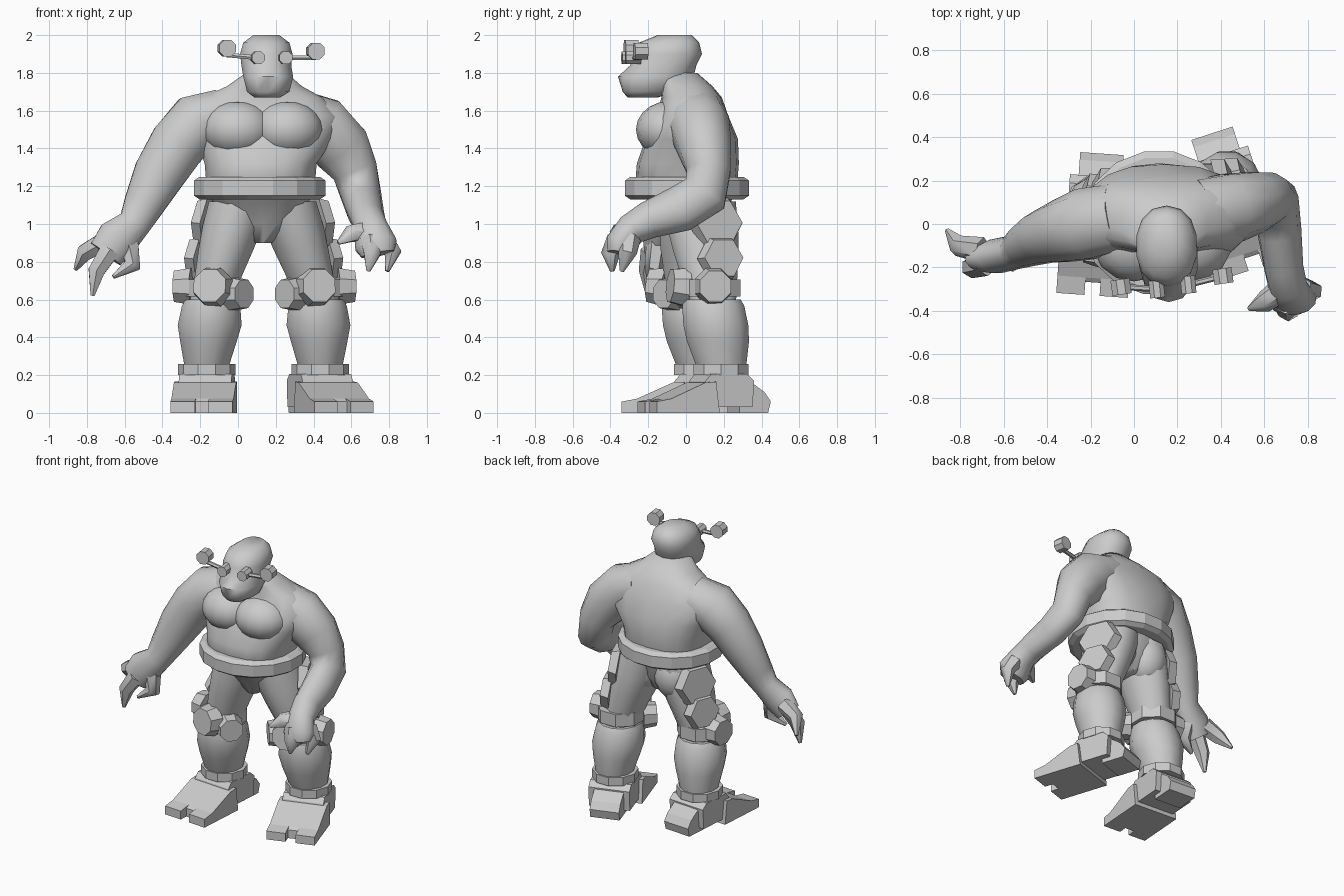
import bpy
import bmesh
import math
from mathutils import Vector, Matrix

default_cube = bpy.data.objects.get("Cube")
if default_cube:
    bpy.data.objects.remove(default_cube, do_unlink=True)

clay = bpy.data.materials.new("plain grey")
clay.use_nodes = True
clay.diffuse_color = (0.6, 0.6, 0.6, 1)
for node in clay.node_tree.nodes:
    if node.type == 'BSDF_PRINCIPLED':
        node.inputs["Base Color"].default_value = clay.diffuse_color


def finish(name, bm, smooth=False):
    """Turn a bmesh into a named object with the shared material."""
    bmesh.ops.recalc_face_normals(bm, faces=bm.faces)
    mesh = bpy.data.meshes.new(name)
    bm.to_mesh(mesh)
    bm.free()
    mesh.materials.append(clay)
    obj = bpy.data.objects.new(name, mesh)
    bpy.context.collection.objects.link(obj)
    if smooth:
        bpy.ops.object.select_all(action='DESELECT')
        obj.select_set(True)
        bpy.context.view_layer.objects.active = obj
        bpy.ops.object.shade_smooth_by_angle(angle=math.radians(55))
    return obj


def loft(name, rings, sides=12, level=False, smooth=True, boxy=1.0):
    """Skin rings (x, y, z, wide, deep); level keeps them flat, boxy < 1 squares them."""
    bm = bmesh.new()
    centers = [Vector(ring[:3]) for ring in rings]
    loops = []
    for i, ring in enumerate(rings):
        along = centers[min(i + 1, len(rings) - 1)] - centers[max(i - 1, 0)]
        if level:
            across, deep = Vector((1, 0, 0)), Vector((0, 1, 0))
        else:
            across = Vector((along.z, 0, -along.x)).normalized()
            deep = along.normalized().cross(across)
        loop = []
        for k in range(sides):
            turn = math.tau * (k + 0.5) / sides
            u, v = (math.copysign(abs(w) ** boxy, w) for w in (math.cos(turn), math.sin(turn)))
            loop.append(bm.verts.new(centers[i] + across * u * ring[3] + deep * v * ring[4]))
        loops.append(loop)
    for low, high in zip(loops, loops[1:]):
        for k in range(sides):
            n = (k + 1) % sides
            bm.faces.new((low[k], low[n], high[n], high[k]))
    bm.faces.new(loops[0])
    bm.faces.new(loops[-1])
    return finish(name, bm, smooth)


def prism(name, center, facing, radius, depth, sides=8, taper=1.0):
    """Flat-sided disc whose axis points along facing."""
    bm = bmesh.new()
    turn = Vector(facing).to_track_quat('Z', 'Y').to_matrix().to_4x4()
    spin = Matrix.Rotation(math.pi / sides, 4, 'Z')
    bmesh.ops.create_cone(bm, cap_ends=True, segments=sides, radius1=radius,
                          radius2=radius * taper, depth=depth,
                          matrix=Matrix.Translation(center) @ turn @ spin)
    return finish(name, bm)


def slab(name, profile, left, right, place):
    """Extrude a side profile (y, z) between two x positions."""
    bm = bmesh.new()
    sides = [[bm.verts.new(place @ Vector((x, y, z))) for y, z in profile]
             for x in (left, right)]
    bm.faces.new(sides[0])
    bm.faces.new(sides[1])
    for k in range(len(profile)):
        n = (k + 1) % len(profile)
        bm.faces.new((sides[0][k], sides[0][n], sides[1][n], sides[1][k]))
    return finish(name, bm)


def ellipsoid(name, center, radii):
    bm = bmesh.new()
    bmesh.ops.create_uvsphere(bm, u_segments=14, v_segments=10, radius=1,
                              matrix=Matrix.Translation(center) @ Matrix.Diagonal((*radii, 1)))
    return finish(name, bm, True)


# Torso, from crotch to neck
loft("torso", [
    (.13, .05, .9, .05, .1), (.13, .05, 1, .18, .16), (.12, .03, 1.12, .26, .21),
    (.12, 0, 1.2, .29, .27), (.12, .01, 1.32, .3, .27), (.14, .03, 1.45, .37, .245),
    (.14, .035, 1.57, .41, .19), (.13, .03, 1.67, .32, .16), (.14, .0, 1.73, .2, .14),
    (.15, -.05, 1.8, .11, .11)], 18, level=True, boxy=.8)
for side, x in (("right", .0), ("left", .26)):
    ellipsoid(side + "_chest", (x, -.09, 1.5), (.19, .175, .15))
    ellipsoid(side + "_buttock", (x, .12, 1.03), (.14, .14, .17))

# Belt with chamfered rims
loft("belt", [(.115, .005, z, .355 - inset, .335 - inset) for z, inset in
              ((1.13, .03), (1.15, 0), (1.23, 0), (1.25, .03))], 16, True, False)

# Head with heavy jaw
loft("head", [
    (.155, -.23, 1.67, .07, .08), (.16, -.19, 1.7, .115, .145), (.16, -.16, 1.78, .135, .2),
    (.15, -.12, 1.84, .135, .175), (.15, -.1, 1.9, .142, .185), (.15, -.09, 1.96, .125, .16),
    (.15, -.06, 2, .07, .09)], 14, level=True, boxy=.9)

# Eyepieces with side stalks and end discs
for side, eye, disc in (("right", (.105, -.3, 1.88), (-.06, -.29, 1.93)),
                        ("left", (.25, -.28, 1.88), (.41, -.24, 1.915))):
    prism(side + "_eyepiece", eye, (.1, -1, 0), .037, .08)
    stalk = Vector(disc) - Vector((0, 0, .035)) - Vector(eye)
    prism(side + "_stalk", Vector(eye) + stalk / 2, stalk, .014, stalk.length, 6)
    prism(side + "_stalk_disc", disc, (.15, -1, 0), .048, .07)

# Right arm hangs out to the side
loft("right_arm", [
    (-.08, .03, 1.58, .14, .16), (-.22, .0, 1.53, .165, .17), (-.32, -.03, 1.42, .155, .15),
    (-.42, -.06, 1.26, .14, .125), (-.5, -.1, 1.1, .11, .1), (-.55, -.13, 1, .09, .08),
    (-.64, -.15, .92, .115, .08), (-.7, -.16, .84, .1, .06)])

# Left arm bends forward at the elbow
loft("left_arm", [
    (.3, .05, 1.58, .14, .16), (.44, .07, 1.52, .165, .165), (.55, .1, 1.4, .16, .145),
    (.62, .12, 1.28, .125, .12), (.65, .1, 1.16, .11, .13), (.67, -.03, 1.08, .1, .125),
    (.69, -.2, 1.02, .09, .1), (.71, -.29, .97, .09, .085), (.73, -.35, .89, .115, .08),
    (.74, -.36, .84, .09, .06)])

# Fingers and thumbs: root, knuckle, tip
fingers = {
    "right_outer_finger": ((-.7, -.12, .91), (-.81, -.1, .85), (-.86, -.03, .76)),
    "right_middle_finger": ((-.68, -.18, .86), (-.75, -.2, .75), (-.77, -.2, .62)),
    "right_thumb": ((-.58, -.15, .9), (-.56, -.17, .78), (-.66, -.2, .72)),
    "left_outer_finger": ((.77, -.3, .92), (.82, -.31, .85), (.79, -.34, .75)),
    "left_middle_finger": ((.7, -.36, .92), (.71, -.4, .84), (.69, -.39, .75)),
    "left_thumb": ((.68, -.3, .96), (.6, -.36, .95), (.53, -.39, .9)),
}
for name, joints in fingers.items():
    loft(name, [(*joint, size, size) for joint, size in zip(joints, (.06, .05, .012))], 6)


def leg(side, out, hip, knee, ankle, angle):
    """One leg; out is the sign of the outer side along x."""
    hip, knee, ankle = Vector(hip), Vector(knee), Vector(ankle)
    flip = Vector((out, 1, 1))

    # Thigh and shin
    thigh = []
    for step, wide, deep in ((0, .17, .2), (.25, .165, .195), (.5, .15, .18),
                             (.75, .13, .155), (1, .12, .13)):
        thigh.append((*hip.lerp(knee, step), wide, deep))
    loft(side + "_thigh", thigh, level=True)
    shin = []
    for height, wide, deep in ((1, .145, .155), (.9, .16, .17), (.6, .175, .178),
                               (.35, .155, .17), (0, .125, .14)):
        shin.append((*ankle.lerp(knee, height), wide, deep))
    loft(side + "_shin", shin, level=True)

    # Knee strap and the pads set around it
    middle = knee + Vector((0, 0, .06))
    loft(side + "_knee_strap", [(*(middle + Vector((0, 0, z))), .16, .16)
                                for z in (-.045, .045)], 8, True, False)
    pads = {"front": ((.0, -.18, .01), (.25, -1, .1), .11),
            "inner": ((-.14, -.12, -.03), (-1, -.9, 0), .095),
            "outer": ((.15, .01, .01), (1, .15, 0), .105)}
    for place, (offset, facing, radius) in pads.items():
        prism(side + "_" + place + "_knee_pad", middle + Vector(offset) * flip,
              Vector(facing) * flip, radius, .09, 8, .85)

    # Armour plates on the outside of the thigh
    for place, step, reach, radius in (("upper", .22, .15, .155), ("lower", .58, .14, .13)):
        spot = hip.lerp(knee, step) + Vector((out * reach, .08, 0))
        prism(side + "_" + place + "_thigh_plate", spot, (out, .4, .1), radius, .06, 6, .85)

    # Ankle cuff
    prism(side + "_ankle_cuff", ankle - Vector((0, 0, .03)), (0, 0, 1), .152, .06, 10)

    # Foot: two toes with a notch between, raised arch and heel
    place = (Matrix.Translation((ankle.x, ankle.y, 0))
             @ Matrix.Rotation(math.radians(angle), 4, 'Z'))
    for part, left, right, toe in (("outer_toe", -.165, -.035, -.41),
                                   ("notch_web", -.035, .035, -.35),
                                   ("inner_toe", .035, .165, -.41)):
        slab(side + "_" + part, [(toe, 0), (toe, .06), (-.33, .075), (-.14, .16),
                                 (-.08, .165), (-.06, 0)], left, right, place)
    slab(side + "_ankle_block", [(-.16, .03), (-.13, .17), (-.1, .205), (.1, .205),
                                 (.14, .17), (.13, .03)], -.14, .14, place)
    slab(side + "_heel", [(.07, .0), (.07, .18), (.14, .16), (.21, .11), (.245, .06),
                          (.23, 0)], -.1, .1, place)


leg("right", -1, (.01, .05, 1.12), (-.14, .03, .6), (-.165, .08, .26), -4)
leg("left", 1, (.25, .07, 1.12), (.42, .14, .6), (.435, .185, .26), 18)
